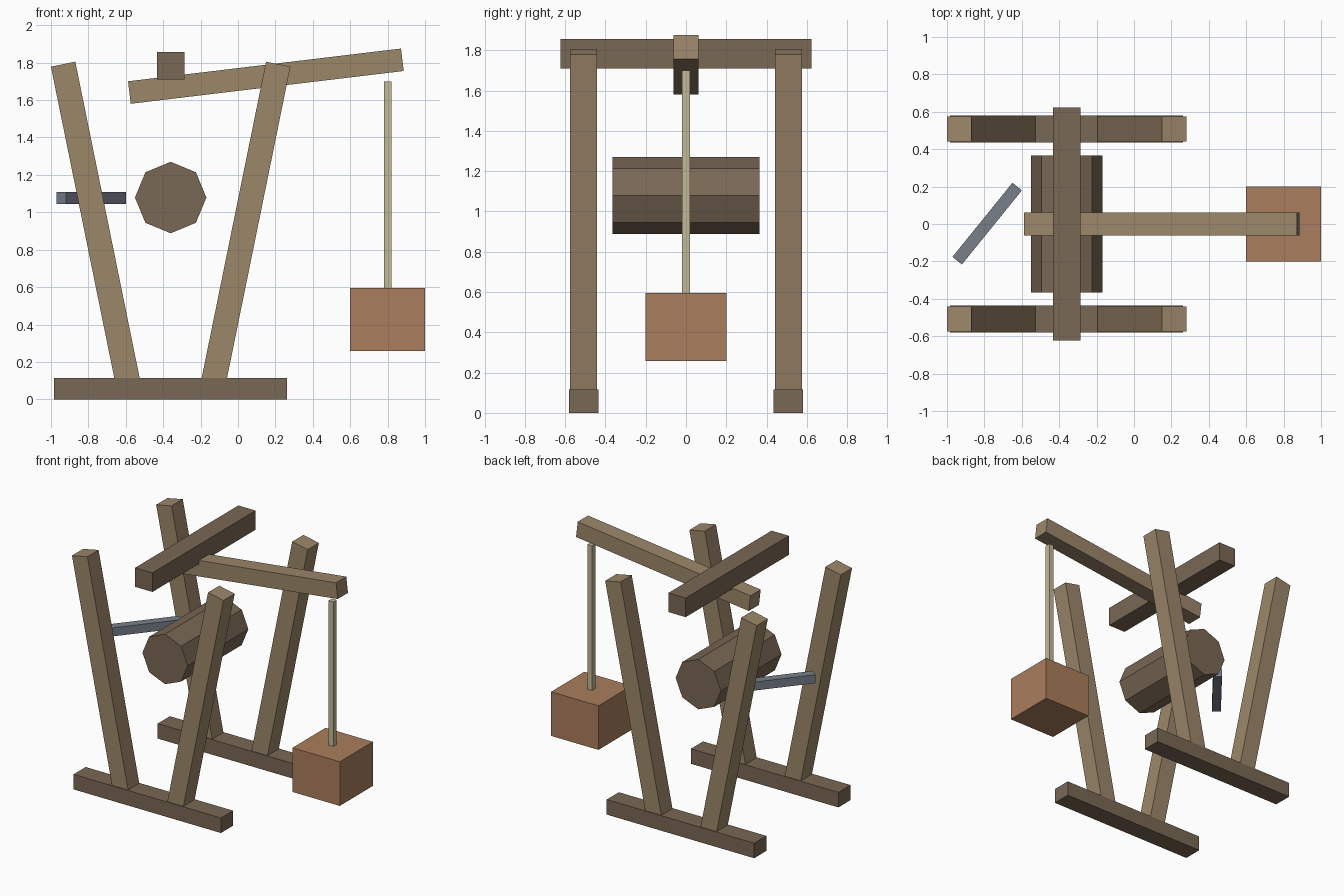
import bpy, bmesh, math
from mathutils import Matrix, Vector

if "Cube" in bpy.data.objects:
    bpy.data.objects.remove(bpy.data.objects["Cube"])


def material(name, rgb):
    """Flat material from an 8-bit sRGB colour."""
    m = bpy.data.materials.new(name)
    lin = [((c / 255 + 0.055) / 1.055) ** 2.4 for c in rgb]
    m.diffuse_color = (*lin, 1)
    m.use_nodes = True
    m.node_tree.nodes["Principled BSDF"].inputs["Base Color"].default_value = m.diffuse_color
    return m


dark_wood = material("dark wood", (122, 104, 85))
light_wood = material("light wood", (156, 135, 106))
clay = material("clay", (170, 126, 93))
rope_tan = material("rope tan", (196, 186, 152))
metal = material("grey metal", (120, 127, 138))


def finish(name, bm, mat):
    mesh = bpy.data.meshes.new(name)
    bm.to_mesh(mesh)
    bm.free()
    mesh.materials.append(mat)
    ob = bpy.data.objects.new(name, mesh)
    bpy.context.collection.objects.link(ob)
    return ob


def box(name, center, size, mat, axis='Y', angle=0.0):
    """Box turned by angle (degrees) about one axis through its centre."""
    bm = bmesh.new()
    m = (Matrix.Translation(Vector(center))
         @ Matrix.Rotation(math.radians(angle), 4, axis)
         @ Matrix.Diagonal((*size, 1)))
    bmesh.ops.create_cube(bm, size=1, matrix=m)
    return finish(name, bm, mat)


MID = -0.36          # centre line of the frame
LEAN = 11.5          # outward lean of the legs
LEG = 1.76

# Two side frames: a ground skid with a V of legs
for side, y in (("front", -0.508), ("back", 0.508)):
    box(side + "_skid", (MID, y, 0.0575), (1.246, 0.146, 0.115), dark_wood)
    for end, s in (("left", -1), ("right", 1)):
        a = math.radians(LEAN)
        top = Vector((MID + s * 0.575, y, 1.792))
        center = top - Vector((s * math.sin(a), 0, math.cos(a))) * LEG / 2
        box(f"{side}_{end}_leg", center, (0.133, 0.135, LEG), light_wood,
            'Y', s * LEAN)

# Crossbeam over the frame and tilted lever arm
box("crossbeam", (MID, 0, 1.783), (0.146, 1.245, 0.146), dark_wood)
box("lever_arm", (0.149, 0, 1.728), (1.47, 0.124, 0.121), light_wood,
    'Y', -6.84)

# Eight-sided winding drum
bm = bmesh.new()
bmesh.ops.create_cone(
    bm, cap_ends=True, segments=8, radius1=0.191, radius2=0.191, depth=0.732,
    matrix=Matrix.Translation((MID, 0, 1.079)) @ Matrix.Rotation(math.pi / 2, 4, 'X'))
finish("drum", bm, dark_wood)

# Crank bar beside the drum
box("crank_bar", (-0.785, 0.002, 1.077), (0.51, 0.065, 0.065), metal, 'Z', 51)

# Hanging rope and counterweight
box("rope", (0.8, 0, 1.145), (0.04, 0.04, 1.11), rope_tan)
box("counterweight", (0.8, 0, 0.427), (0.4, 0.4, 0.337), clay)
